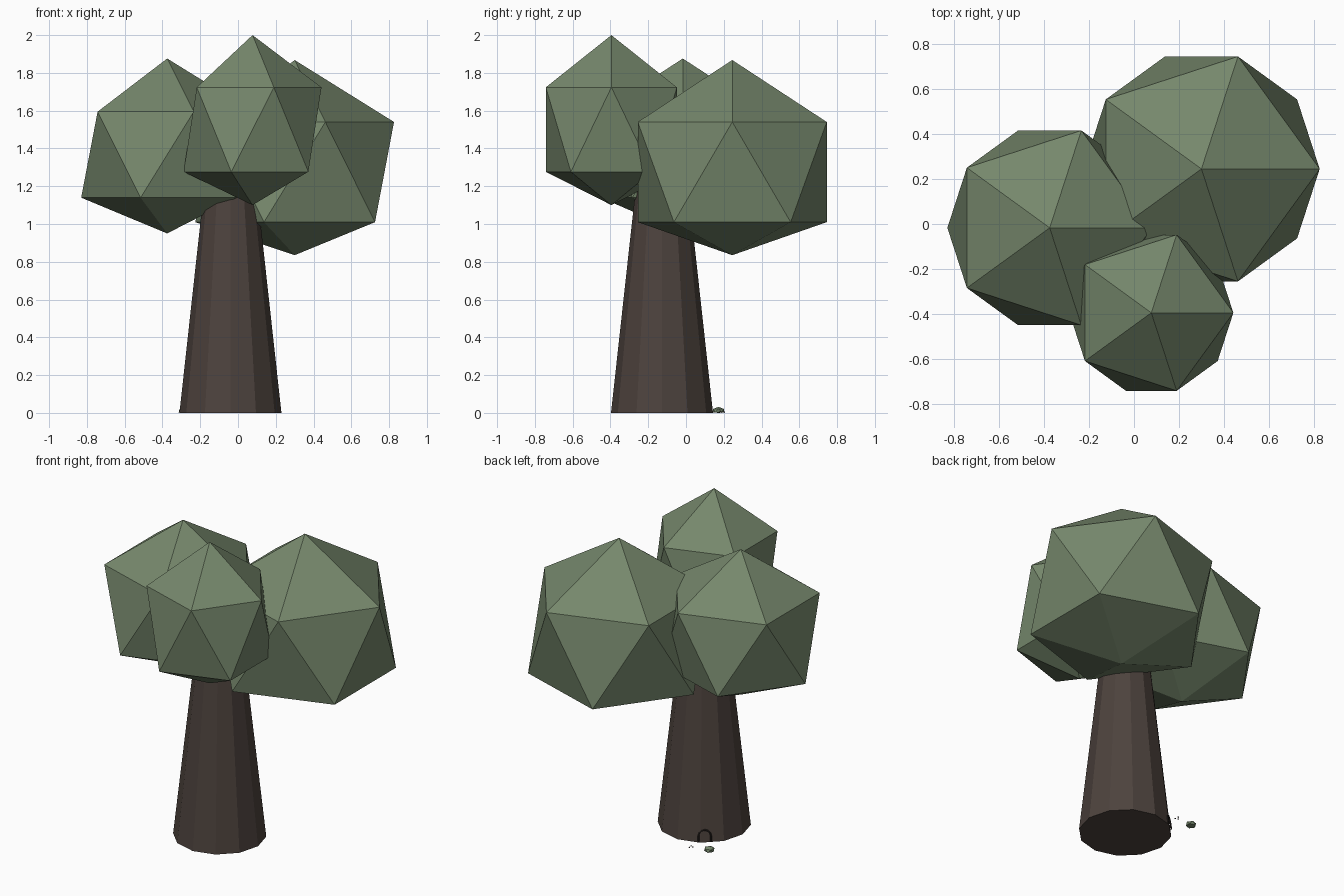
import bpy, bmesh, math
from mathutils import Vector, Matrix

cube = bpy.data.objects.get("Cube")
if cube:
    bpy.data.objects.remove(cube, do_unlink=True)


def material(name, rgb):
    mat = bpy.data.materials.new(name)
    mat.use_nodes = True
    mat.diffuse_color = (*rgb, 1)
    bsdf = mat.node_tree.nodes["Principled BSDF"]
    bsdf.inputs["Base Color"].default_value = (*rgb, 1)
    bsdf.inputs["Roughness"].default_value = 0.9
    return mat


LEAF = material("leaf green", (0.18, 0.245, 0.15))
BARK = material("bark brown", (0.074, 0.055, 0.047))
DARK = material("dark wood", (0.02, 0.016, 0.014))


def finish(bm, name, mat):
    mesh = bpy.data.meshes.new(name)
    bm.to_mesh(mesh)
    bm.free()
    mesh.materials.append(mat)
    obj = bpy.data.objects.new(name, mesh)
    bpy.context.collection.objects.link(obj)
    return obj


def leaf_ball(name, center, width, height, bottom, mat=LEAF):
    """Twenty-sided ball whose lowest point is pushed up to the given height."""
    bm = bmesh.new()
    bmesh.ops.create_icosphere(bm, subdivisions=1, radius=1)
    bmesh.ops.scale(bm, vec=(width, width, height), verts=bm.verts)
    bmesh.ops.translate(bm, vec=center, verts=bm.verts)
    min(bm.verts, key=lambda v: v.co.z).co.z = bottom
    return finish(bm, name, mat)


# Tapered twelve-sided trunk
TRUNK = Vector((-0.04, -0.127, 0))
TRUNK_H, BASE_R, TOP_R = 1.2, 0.27, 0.138
bm = bmesh.new()
bmesh.ops.create_cone(bm, cap_ends=True, segments=12, radius1=BASE_R, radius2=TOP_R,
                      depth=TRUNK_H,
                      matrix=Matrix.Translation(TRUNK + Vector((0, 0, TRUNK_H / 2))))
finish(bm, "trunk", BARK)

# Crown of three leaf balls
leaf_ball("crown_large", (0.3, 0.245, 1.275), 0.588, 0.593, 0.835)
leaf_ball("crown_side", (-0.375, -0.017, 1.367), 0.509, 0.509, 0.95)
leaf_ball("crown_front", (0.077, -0.395, 1.5), 0.408, 0.5, 1.1)

# Small bush on the ground behind the trunk
leaf_ball("ground_bush", (-0.285, 0.172, 0.012), 0.033, 0.02, 0)

# Little arched door frame against the trunk
out = Vector((-0.58, 0.81, 0)).normalized()
side = Vector((-out.y, out.x, 0))
curve = bpy.data.curves.new("door_frame", "CURVE")
curve.dimensions = "3D"
curve.bevel_depth = 0.005
curve.bevel_resolution = 0
curve.use_fill_caps = True
arch = [(-0.036, 0.005)]
arch += [(-0.036 * math.cos(math.pi * i / 6), 0.04 + 0.036 * math.sin(math.pi * i / 6))
         for i in range(7)]
arch.append((0.036, 0.005))
spline = curve.splines.new("POLY")
spline.points.add(len(arch) - 1)
for point, (s, z) in zip(spline.points, arch):
    reach = BASE_R * 0.985 - (BASE_R - TOP_R) * z / TRUNK_H
    point.co = (*(TRUNK + side * s + out * reach + Vector((0, 0, z))), 1)
frame = bpy.data.objects.new("door_frame", curve)
bpy.context.collection.objects.link(frame)
curve.materials.append(DARK)

# Scattered pebbles
for i, (s, t) in enumerate([(0.08, 0.32), (0.07, 0.335), (0.09, 0.34)]):
    spot = TRUNK - side * -s * -1 + out * t
    leaf_ball(f"pebble_{i + 1}", spot + Vector((0, 0, 0.004)), 0.005, 0.004, 0, DARK)
